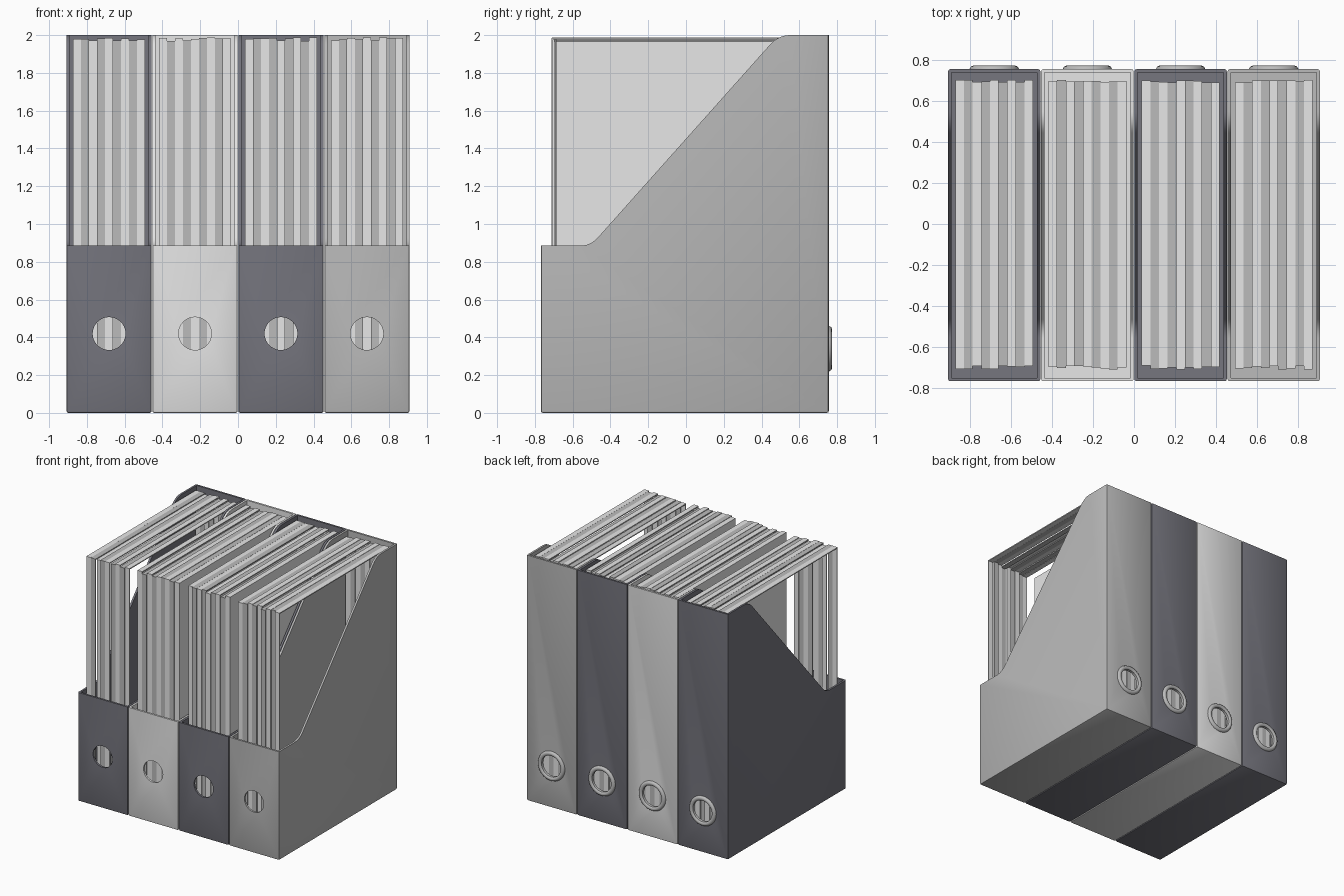
import bpy, bmesh, math, random
from mathutils import Matrix, Vector

random.seed(4)
if "Cube" in bpy.data.objects:
    bpy.data.objects.remove(bpy.data.objects["Cube"])


def material(name, r, g, b):
    m = bpy.data.materials.new(name)
    m.use_nodes = True
    m.diffuse_color = (r, g, b, 1)
    m.node_tree.nodes["Principled BSDF"].inputs["Base Color"].default_value = (r, g, b, 1)
    return m


DARK = material("charcoal", 0.18, 0.18, 0.21)
GREY = material("mid grey", 0.5, 0.5, 0.5)
LIGHT = material("light grey", 0.8, 0.8, 0.8)

PITCH, WIDTH, WALL = 0.455, 0.451, 0.016
FRONT, BACK = -0.768, 0.756


def to_object(bm, name, mats):
    bmesh.ops.recalc_face_normals(bm, faces=bm.faces)
    mesh = bpy.data.meshes.new(name)
    bm.to_mesh(mesh)
    bm.free()
    for m in mats:
        mesh.materials.append(m)
    obj = bpy.data.objects.new(name, mesh)
    bpy.context.collection.objects.link(obj)
    return obj


def prism(bm, outline, x0, x1):
    """Extrude a (y, z) outline along x."""
    face = bm.faces.new([bm.verts.new((x0, y, z)) for y, z in outline])
    out = bmesh.ops.extrude_face_region(bm, geom=[face])["geom"]
    bmesh.ops.translate(bm, vec=(x1 - x0, 0, 0),
                        verts=[v for v in out if isinstance(v, bmesh.types.BMVert)])


def box(bm, lo, hi):
    size = Vector(hi) - Vector(lo)
    mid = (Vector(hi) + Vector(lo)) / 2
    bmesh.ops.create_cube(bm, size=1, matrix=Matrix.Translation(mid) @ Matrix.Diagonal((*size, 1)))


def rounded(a, corner, b, steps=6):
    """Quadratic curve that softens one corner of the outline."""
    a, c, b = Vector(a), Vector(corner), Vector(b)
    return [tuple(a * (1 - t) ** 2 + c * 2 * t * (1 - t) + b * t * t)
            for t in (i / steps for i in range(steps + 1))]


def select(obj):
    bpy.ops.object.select_all(action='DESELECT')
    obj.select_set(True)
    bpy.context.view_layer.objects.active = obj


def cut(obj, bm):
    cutter = to_object(bm, "cutter", [])
    cutter.hide_render = True
    mod = obj.modifiers.new("cut", 'BOOLEAN')
    mod.operation, mod.solver, mod.object = 'DIFFERENCE', 'EXACT', cutter
    select(obj)
    bpy.ops.object.modifier_apply(modifier=mod.name)
    bpy.data.objects.remove(cutter)


def disc_cutter(x, y, z, radius):
    bm = bmesh.new()
    bmesh.ops.create_cone(bm, cap_ends=True, segments=40, radius1=radius, radius2=radius, depth=0.12,
                          matrix=Matrix.Translation((x, y, z)) @ Matrix.Rotation(math.pi / 2, 4, 'X'))
    return bm


def holder(x, mat):
    # Sloped outer body with softened edges
    outline = [(BACK, 0.005), (FRONT, 0.005), (FRONT, 0.885)]
    outline += rounded((-0.56, 0.885), (-0.505, 0.885), (-0.465, 0.93))
    outline += rounded((0.445, 1.95), (0.49, 2.0), (0.55, 2.0))
    outline += [(BACK, 2.0)]
    bm = bmesh.new()
    prism(bm, outline, x - WIDTH / 2, x + WIDTH / 2)
    bmesh.ops.recalc_face_normals(bm, faces=bm.faces)
    bmesh.ops.translate(bm, vec=(0, 0, -0.005), verts=[v for v in bm.verts if v.co.z < 0.1])
    edges = [e for e in bm.edges if e.calc_face_angle(0) > 1.2
             and min(v.co.z for v in e.verts) < 0.88]
    bmesh.ops.bevel(bm, geom=edges, offset=0.01, segments=2, affect='EDGES', profile=0.5)
    body = to_object(bm, "magazine_holder", [mat])
    # Hollow inside, finger hole in front, ring hole behind
    bm = bmesh.new()
    inner = WIDTH / 2 - WALL
    box(bm, (x - inner, FRONT + WALL, WALL), (x + inner, BACK - WALL, 2.3))
    cut(body, bm)
    cut(body, disc_cutter(x, FRONT, 0.42, 0.087))
    cut(body, disc_cutter(x, BACK, 0.34, 0.09))
    select(body)
    bpy.ops.object.shade_smooth_by_angle(angle=math.radians(30))


def pull_ring(x):
    # Lathed eyelet around the rear hole
    bm = bmesh.new()
    profile = [(0.086, 0.742), (0.086, 0.764), (0.092, 0.771), (0.104, 0.773),
               (0.114, 0.769), (0.12, 0.758), (0.12, 0.742)]
    verts = [bm.verts.new((r, y, 0)) for r, y in profile]
    edges = [bm.edges.new((verts[i], verts[i - 1])) for i in range(len(verts))]
    bmesh.ops.spin(bm, geom=verts + edges, cent=(0, 0, 0), axis=(0, 1, 0),
                   angle=math.tau, steps=40, use_duplicate=False)
    bmesh.ops.remove_doubles(bm, verts=bm.verts, dist=0.0001)
    bmesh.ops.translate(bm, vec=(x, 0, 0.34), verts=bm.verts)
    select(to_object(bm, "pull_ring", [GREY]))
    bpy.ops.object.shade_smooth_by_angle(angle=math.radians(40))


def magazines(x, covers):
    # Row of uneven magazines: open frames, closed by cover sheets where asked
    bm = bmesh.new()
    count, half, t = 9, 0.19, 0.008
    step = 2 * half / count
    for i in range(count):
        y0 = -0.712 + random.uniform(0, 0.02)
        y1 = 0.705 - random.uniform(0, 0.015)
        top = 1.988 - random.uniform(0, 0.02)
        x0 = x - half + i * step
        x1 = x0 + step
        start = len(bm.faces)
        box(bm, (x0, y0, 0.02), (x1, y0 + t, top))
        box(bm, (x0, y1 - t, 0.02), (x1, y1, top))
        box(bm, (x0, y0 + t, top - t), (x1, y1 - t, top))
        box(bm, (x0, y0 + t, 0.02), (x1, y1 - t, 0.02 + t))
        if covers and i in (0, count - 1):
            cx = x0 if i == 0 else x1 - 0.004
            box(bm, (cx, y0 + t, 0.02 + t), (cx + 0.004, y1 - t, top - t))
        bm.faces.ensure_lookup_table()
        for f in bm.faces[start:]:
            f.material_index = i % 2
    to_object(bm, "magazines", [LIGHT, GREY])


for k, mat in enumerate((DARK, LIGHT, DARK, GREY)):
    cx = (k - 1.5) * PITCH
    holder(cx, mat)
    pull_ring(cx)
    magazines(cx, covers=k in (1, 2))
